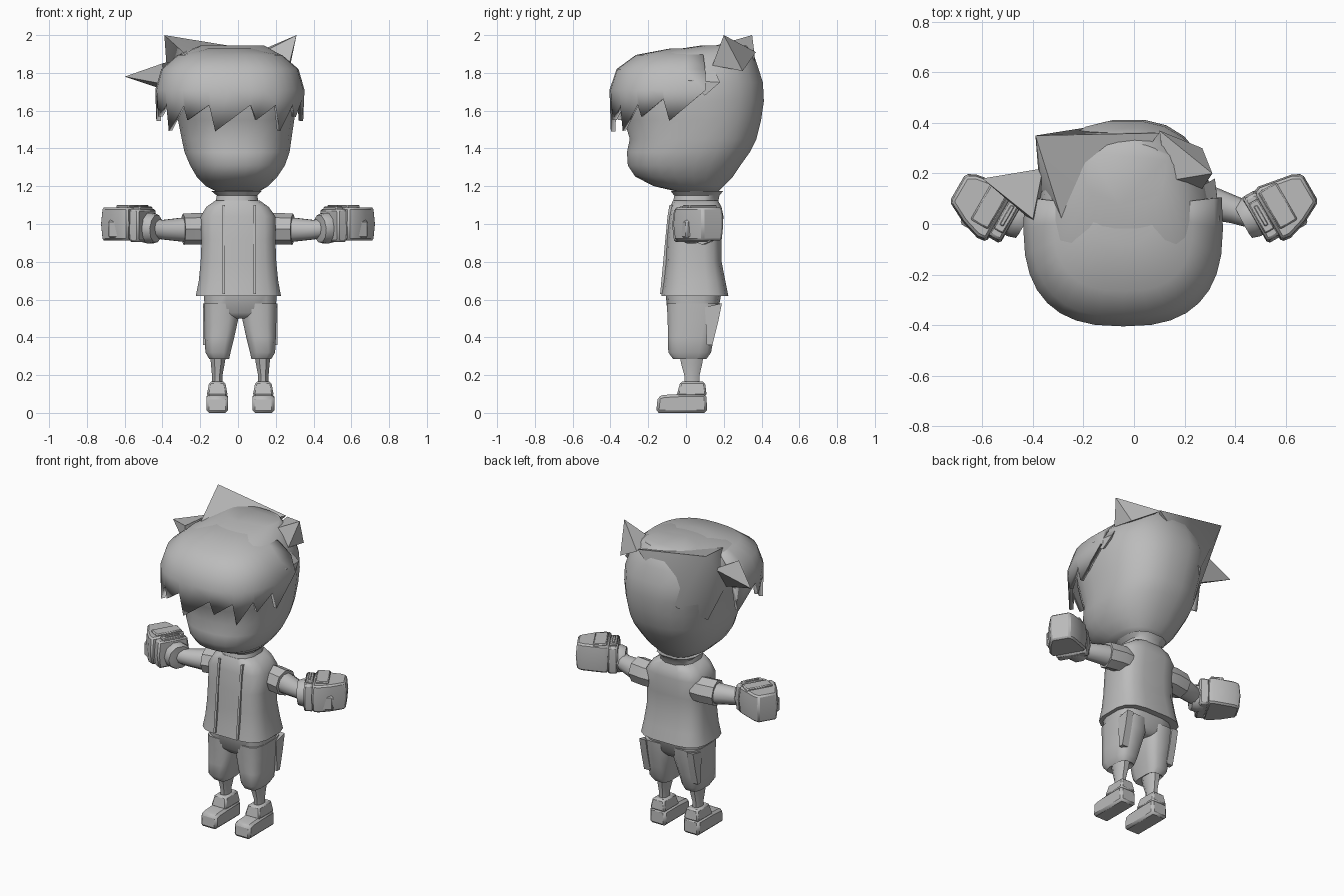
import bpy, bmesh
from math import sin, cos, pi, radians
from mathutils import Vector, Matrix

default = bpy.data.objects.get("Cube")
if default:
    bpy.data.objects.remove(default, do_unlink=True)

grey = bpy.data.materials.new("plain grey")
grey.use_nodes = True
grey.diffuse_color = (0.5, 0.5, 0.5, 1)
grey.node_tree.nodes["Principled BSDF"].inputs["Base Color"].default_value = (0.5, 0.5, 0.5, 1)

SHIFT = 0.012  # body sits slightly towards +x


def finish(name, bm, angle=40, bevel=0):
    bmesh.ops.recalc_face_normals(bm, faces=bm.faces)
    mesh = bpy.data.meshes.new(name)
    bm.to_mesh(mesh)
    bm.free()
    mesh.materials.append(grey)
    mesh.shade_smooth()
    mesh.set_sharp_from_angle(angle=radians(angle))
    obj = bpy.data.objects.new(name, mesh)
    bpy.context.collection.objects.link(obj)
    if bevel:
        mod = obj.modifiers.new("chamfer", "BEVEL")
        mod.width, mod.segments = bevel, 1
    return obj


def skin(name, rings, angle=40, caps=True):
    """Join a list of equal closed rings into a skin."""
    bm = bmesh.new()
    loops = [[bm.verts.new(p) for p in ring] for ring in rings]
    n = len(loops[0])
    for low, high in zip(loops, loops[1:]):
        for i in range(n):
            bm.faces.new((low[i], low[(i + 1) % n], high[(i + 1) % n], high[i]))
    if caps:
        bm.faces.new(loops[0])
        bm.faces.new(loops[-1])
    return finish(name, bm, angle)


def power(v, p):
    return (1 if v >= 0 else -1) * abs(v) ** (2 / p)


def stack(name, levels, n=16, p=2.6, side=1, shift=0.0, angle=40, caps=True):
    """Levels are height, then x and y extents of a rounded box section."""
    rings = []
    for z, x0, x1, y0, y1 in levels:
        ring = []
        for i in range(n):
            a = 2 * pi * (i + 0.5) / n
            x = (x0 + x1) / 2 + (x1 - x0) / 2 * power(sin(a), p)
            y = (y0 + y1) / 2 - (y1 - y0) / 2 * power(cos(a), p)
            ring.append((side * x + shift, y, z))
        rings.append(ring)
    return skin(name, rings, angle, caps)


def tube(name, path, side, n=10):
    """Path points are x, y, z, radius."""
    pts = [Vector(p[:3]) for p in path]
    rings = []
    for i, p in enumerate(path):
        d = (pts[min(i + 1, len(pts) - 1)] - pts[max(i - 1, 0)]).normalized()
        u = d.cross(Vector((0, 0, 1))).normalized()
        v = u.cross(d)
        ring = [pts[i] + p[3] * (u * cos(2 * pi * k / n) + v * sin(2 * pi * k / n)) for k in range(n)]
        rings.append([(side * q.x, q.y, q.z) for q in ring])
    return skin(name, rings)


def hull(name, points, bevel=0, angle=30):
    bm = bmesh.new()
    for p in points:
        bm.verts.new(p)
    out = bmesh.ops.convex_hull(bm, input=bm.verts)
    loose = {v for v in out["geom_interior"] + out["geom_unused"] if isinstance(v, bmesh.types.BMVert)}
    bmesh.ops.delete(bm, geom=list(loose), context="VERTS")
    bmesh.ops.dissolve_limit(bm, angle_limit=0.02, verts=bm.verts, edges=bm.edges)
    return finish(name, bm, angle, bevel)


# Head
stack("head", [
    (1.17, -.11, .11, -.04, .17), (1.2, -.17, .16, -.17, .2), (1.25, -.22, .21, -.27, .25),
    (1.31, -.255, .25, -.31, .29), (1.38, -.285, .275, -.315, .34), (1.45, -.3, .285, -.3, .375),
    (1.55, -.32, .3, -.33, .4), (1.65, -.35, .31, -.36, .415), (1.75, -.38, .31, -.36, .41),
    (1.84, -.36, .28, -.32, .38), (1.9, -.31, .22, -.22, .36), (1.945, -.2, .14, .08, .32)],
    n=24, p=2.4, angle=50)

# Fringe: a half shell whose lower edge zigzags into locks
bm = bmesh.new()
columns, locks = [], 19
for i in range(locks):
    a = radians(-100 + 200 * i / (locks - 1))
    tip = i % 2 == 1
    low = 1.46 + 0.03 * (i % 4) if tip else 1.63
    low += 0.09 * abs(a / 1.75) ** 4
    col = []
    for scale, z in ((.3, 1.93), (.7, 1.895), (.92, 1.82), (1, 1.71), (.99, low)):
        b = a - radians(7) if tip and z == low else a
        x = -.043 + .395 * scale * power(sin(b), 2.6)
        y = .06 * (1 - scale) - .405 * scale * power(cos(b), 2.6)
        col.append(bm.verts.new((x, y, z)))
    columns.append(col)
for c, d in zip(columns, columns[1:]):
    for k in range(4):
        bm.faces.new((c[k], d[k], d[k + 1], c[k + 1]))
bm.faces.new([c[0] for c in columns])
fringe = finish("fringe", bm, 50)
thick = fringe.modifiers.new("thickness", "SOLIDIFY")
thick.thickness, thick.offset = 0.025, -1

# Hair spikes and side tuft
hull("back_spike", [(-.39, .35, 2), (.1, .36, 1.92), (-.28, 0, 1.9), (-.37, .1, 1.72),
                    (-.2, .38, 1.62), (-.3, .2, 1.5), (-.1, .1, 1.9)], angle=60)
hull("side_spike", [(-.6, .18, 1.78), (-.4, .02, 1.85), (-.36, .22, 1.86), (-.36, .1, 1.7), (-.39, 0, 1.74)])
hull("corner_spike", [(.31, .2, 2), (.1, .37, 1.91), (.13, .17, 1.91), (.27, .3, 1.81), (.27, .14, 1.84)])
hull("side_tuft", [(.18, .05, 1.91), (.2, .11, 1.91), (.32, .18, 1.75), (.33, .1, 1.68),
                   (.34, .01, 1.76), (.26, .1, 1.74)])

# Neck, collar and jacket
stack("neck", [(1.05, -.09, .09, -.05, .15), (1.2, -.09, .09, -.04, .16)], shift=SHIFT)
stack("collar", [(1.1, -.125, .115, -.075, .17), (1.15, -.115, .105, -.065, .18),
                 (1.175, -.145, .13, -.085, .2), (1.165, -.1, .09, -.05, .16)], n=12)
stack("jacket", [(.62, -.2, .2, -.11, .2), (.62, -.226, .23, -.132, .226), (.7, -.21, .215, -.12, .21),
                 (.8, -.2, .205, -.11, .19), (.92, -.195, .2, -.105, .19), (1.04, -.2, .2, -.092, .2),
                 (1.09, -.17, .165, -.085, .19), (1.125, -.12, .115, -.07, .17)], p=3.4, angle=50)
for side, label in ((1, "left"), (-1, "right")):
    x = side * .082 + .006
    hull(label + "_jacket_edge", [(x + dx, y + dy, z) for dx in (-.007, .007) for dy in (0, .03)
                                  for y, z in ((-.137, .63), (-.113, .8), (-.098, 1.04), (-.088, 1.1))])

# Shorts
stack("shorts_top", [(.5, -.03, .03, -.08, .15), (.53, -.19, .19, -.1, .17),
                     (.64, -.195, .195, -.11, .19)], p=3.4, shift=SHIFT)

# Hand space: length along x, width along y, pivot at the wrist
wrist = Matrix.Translation((.45, .02, 0)) @ Matrix.Rotation(radians(30), 4, "Z")


def hand_block(name, side, outline, z0, z1, bevel=.01, inset=1.0):
    pts = []
    mid = sum((Vector(q) for q in outline), Vector((0, 0))) / len(outline)
    for q in outline:
        for z, k in ((z0, inset), (z1, inset), ((z0 + z1) / 2, 1)):
            flat = mid + (Vector(q) - mid) * k
            p = wrist @ Vector((flat.x, flat.y, z))
            pts.append((side * p.x, p.y, p.z))
    return hull(name, pts, bevel)


def rect(a0, a1, w0, w1):
    return [(a0, w0), (a1, w0), (a1, w1), (a0, w1)]


for side, label in ((1, "left"), (-1, "right")):
    # Legs of the shorts, with a pocket fold behind the hip
    stack(label + "_shorts_leg", [(.58, .01, .194, -.105, .185), (.5, .008, .193, -.1, .175),
                                  (.4, .03, .19, -.098, .15), (.32, .05, .186, -.096, .135),
                                  (.285, .058, .165, -.07, .11), (.3, .08, .155, -.02, .09)],
          n=12, p=3.4, side=side, shift=SHIFT)
    hull(label + "_pocket", [(side * x + SHIFT, y, z) for x in (.15, .196)
                             for y, z in ((.1, .56), (.19, .58), (.17, .48), (.11, .36), (.14, .36))])
    # Shin and shoe
    stack(label + "_shin", [(.32, .07, .165, -.04, .1), (.26, .08, .158, -.03, .09),
                            (.2, .092, .152, -.012, .075), (.14, .092, .152, -.012, .075)],
          n=8, p=2.2, side=side, shift=SHIFT)
    hull(label + "_shoe", [(side * x + SHIFT, y, z) for x in (.064, .18)
                           for y, z in ((-.158, 0), (.112, 0), (.108, .1), (-.15, .085), (-.03, .1), (-.12, .095))],
         bevel=.014)
    hull(label + "_shoe_ankle", [(side * x + SHIFT, y, z) for x0, x1, y0, y1, z in
                                 ((.066, .178, -.05, .11, .09), (.08, .164, -.03, .1, .165))
                                 for x in (x0, x1) for y in (y0, y1)], bevel=.01)
    # Sleeve, arm and wrist band
    tube(label + "_sleeve", [(.15, .1, .975, .08), (.2, .1, .975, .083), (.29, .085, .973, .083),
                             (.29, .085, .973, .06)], side, 8)
    tube(label + "_arm", [(.2, .1, .97, .066), (.3, .085, .97, .066), (.4, .055, .97, .054),
                          (.48, .03, .98, .05)], side)
    tube(label + "_wrist_band", [(.43, .01, .975, .05), (.432, .011, .975, .075), (.46, .026, .977, .085),
                                 (.49, .044, .98, .08)], side)
    # Glove with fist, thumb and strap
    hand_block(label + "_glove_cuff", side, rect(.02, .085, -.125, .085), .905, 1.08, inset=.9)
    hand_block(label + "_fist", side, [(.07, -.145), (.11, -.15), (.19, -.125), (.277, -.08), (.277, .045),
                                       (.24, .065), (.1, .09), (.07, .08)], .912, 1.088, inset=.93)
    hand_block(label + "_thumb", side, rect(.09, .2, -.135, -.07), .925, 1.02)
    hand_block(label + "_knuckle_plate", side, rect(.09, .17, -.1, .07), 1.06, 1.1, .006)
    hand_block(label + "_strap", side, rect(.03, .075, -.085, .05), 1.06, 1.092, .005)
    hand_block(label + "_strap_buckle", side, rect(.044, .06, -.06, .03), 1.08, 1.1, .003)
